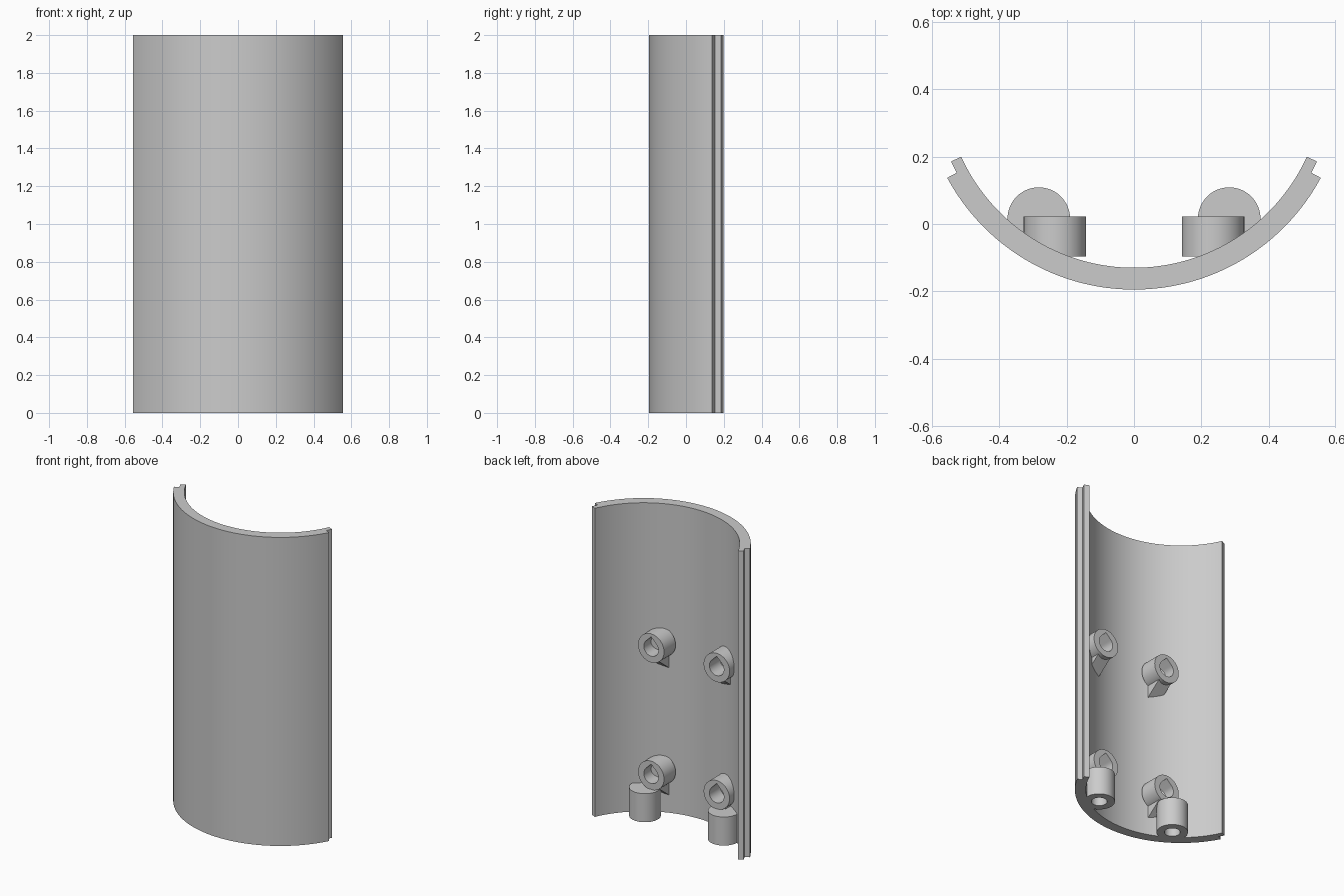
import bpy, bmesh
from math import sin, cos, pi, radians
from mathutils import Vector

default = bpy.data.objects.get("Cube")
if default:
    bpy.data.objects.remove(default)

grey = bpy.data.materials.new("plain grey")
grey.use_nodes = True
grey.diffuse_color = (0.6, 0.6, 0.6, 1)
grey.node_tree.nodes["Principled BSDF"].inputs["Base Color"].default_value = (0.6, 0.6, 0.6, 1)


def prism(name, points, direction):
    """Extrude a closed outline of 3D points along a direction."""
    bm = bmesh.new()
    face = bm.faces.new([bm.verts.new(p) for p in points])
    top = bmesh.ops.extrude_face_region(bm, geom=[face])["geom"]
    verts = [v for v in top if isinstance(v, bmesh.types.BMVert)]
    bmesh.ops.translate(bm, verts=verts, vec=Vector(direction))
    bmesh.ops.recalc_face_normals(bm, faces=bm.faces)
    mesh = bpy.data.meshes.new(name)
    bm.to_mesh(mesh)
    bm.free()
    obj = bpy.data.objects.new(name, mesh)
    bpy.context.collection.objects.link(obj)
    mesh.materials.append(grey)
    return obj


def activate(obj):
    bpy.ops.object.select_all(action='DESELECT')
    obj.select_set(True)
    bpy.context.view_layer.objects.active = obj


def smooth(obj):
    activate(obj)
    bpy.ops.object.shade_smooth_by_angle(angle=radians(30))


def cut(obj, cutter):
    cutter.hide_render = True
    mod = obj.modifiers.new("bore", 'BOOLEAN')
    mod.operation = 'DIFFERENCE'
    mod.solver = 'EXACT'
    mod.object = cutter
    activate(obj)
    bpy.ops.object.modifier_apply(modifier=mod.name)
    bpy.data.objects.remove(cutter)
    smooth(obj)


def circle(radius, n=48):
    return [(radius * cos(2 * pi * i / n), radius * sin(2 * pi * i / n)) for i in range(n)]


def teardrop(radius, n=36):
    """Round below, pointed at the top."""
    arc = [radians(135 + 270 * i / n) for i in range(n + 1)]
    return [(radius * cos(a), radius * sin(a)) for a in arc] + [(0, radius * 2 ** 0.5)]


# Curved shell with a thinner tongue along each long edge
CENTRE_Y, OUTER, STEP, INNER = 0.435, 0.63, 0.598, 0.565
EDGE, TIP = 61.8, 65.4


def arc(radius, start, end, n):
    angles = [radians(start + (end - start) * i / n) for i in range(n + 1)]
    return [(radius * sin(a), CENTRE_Y - radius * cos(a), 0) for a in angles]


outline = (arc(STEP, -TIP, -EDGE, 2) + arc(OUTER, -EDGE, EDGE, 64)
           + arc(STEP, EDGE, TIP, 2) + arc(INNER, TIP, -TIP, 68))
smooth(prism("curved_shell", outline, (0, 0, 2)))

# Screw posts, mirrored left and right
POST, BORE = 0.093, 0.052
BACK, FRONT = -0.097, 0.022
for side, s in (("left", 1), ("right", -1)):
    # Posts standing out from the inside wall, each on a sloped support
    px = s * 0.235
    for level, pz in (("lower", 0.275), ("upper", 1.10)):
        name = f"{level}_{side}"
        post = prism(f"{name}_post", [(px + u, BACK, pz + v) for u, v in circle(POST)],
                     (0, FRONT - BACK, 0))
        bore = prism("bore_cutter", [(px + u, BACK + 0.01, pz + v) for u, v in teardrop(BORE)],
                     (0, 0.2, 0))
        cut(post, bore)
        side_view = [(0.01, -0.078), (BACK, -0.16), (BACK, -0.07), (0.01, -0.07)]
        prism(f"{name}_post_support", [(px - 0.045, y, pz + z) for y, z in side_view],
              (0.09, 0, 0))

    # Upright post at the bottom edge, bored from below
    bx, by = s * 0.283, 0.016
    foot = prism(f"{side}_bottom_post", [(bx + u, by + v, 0) for u, v in circle(POST)],
                 (0, 0, 0.185))
    cut(foot, prism("bore_cutter", [(bx + u, by + v, -0.05) for u, v in circle(0.047)],
                    (0, 0, 0.2)))
